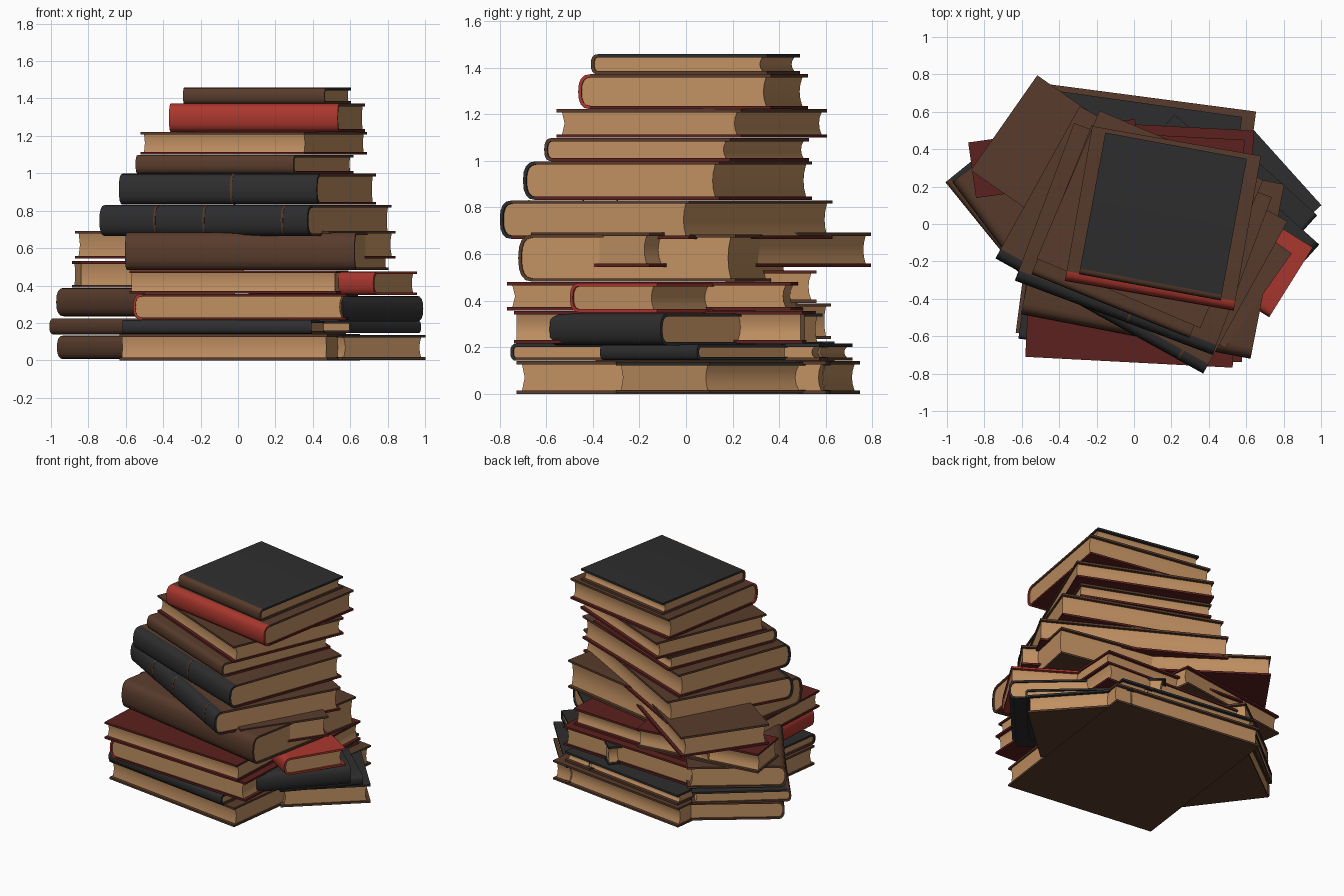
import bpy, bmesh, math
from mathutils import Matrix

if "Cube" in bpy.data.objects:
    bpy.data.objects.remove(bpy.data.objects["Cube"])


def material(name, rgb):
    m = bpy.data.materials.new(name)
    m.diffuse_color = (*rgb, 1)
    m.use_nodes = True
    m.node_tree.nodes["Principled BSDF"].inputs["Base Color"].default_value = m.diffuse_color
    return m


MATS = [material("page tan", (0.53, 0.28, 0.122)),
        material("brown leather", (0.098, 0.044, 0.025)),
        material("black leather", (0.027, 0.027, 0.028)),
        material("bright red cloth", (0.40, 0.038, 0.027)),
        material("dark red cloth", (0.105, 0.015, 0.013))]
PAGE, BROWN, BLACK, RED, MAROON = range(5)
TURN = {'front': 0, 'right': 90, 'left': -90, None: 0}


def extrude(bm, outer, inner, u, mats):
    """Extrude a strip between two open (v, z) profiles along u; mats per segment."""
    n = len(outer)
    rows = [[[bm.verts.new((x, v, z)) for v, z in prof] for prof in (outer, inner)] for x in u]
    (o0, i0), (o1, i1) = rows

    def face(vs, m):
        bm.faces.new(vs).material_index = m
    for k in range(n - 1):
        m = mats[k]
        face((o0[k], o0[k + 1], o1[k + 1], o1[k]), m)
        face((i0[k], i1[k], i1[k + 1], i0[k + 1]), m)
        face((o0[k], i0[k], i0[k + 1], o0[k + 1]), m)
        face((o1[k], o1[k + 1], i1[k + 1], i1[k]), m)
    for k in (0, n - 1):
        face((o0[k], o1[k], i1[k], i0[k]), mats[min(k, n - 2)])


def arc(v_flat, bulge, half, mid, steps=8):
    """Rounded spine from top to bottom, bulging towards -v."""
    pts = []
    for k in range(steps + 1):
        t = math.pi / 2 - math.pi * k / steps
        s = math.sin(t)
        pts.append((v_flat - bulge * math.cos(t) ** 0.8 if abs(s) < .999 else v_flat,
                    mid + half * math.copysign(abs(s) ** 0.8, s)))
    return pts


def prism(bm, prof, u, m):
    ends = [[bm.verts.new((x, v, z)) for v, z in prof] for x in u]
    n = len(prof)
    for k in range(n):
        j = (k + 1) % n
        bm.faces.new((ends[0][k], ends[0][j], ends[1][j], ends[1][k])).material_index = m
    for e in ends:
        bm.faces.new(e).material_index = m


def finish(bm, name, xf):
    bmesh.ops.transform(bm, matrix=xf, verts=bm.verts)
    bmesh.ops.recalc_face_normals(bm, faces=bm.faces)
    me = bpy.data.meshes.new(name)
    bm.to_mesh(me)
    bm.free()
    for m in MATS:
        me.materials.append(m)
    ob = bpy.data.objects.new(name, me)
    bpy.context.collection.objects.link(ob)
    bpy.ops.object.select_all(action='DESELECT')
    ob.select_set(True)
    bpy.context.view_layer.objects.active = ob
    bpy.ops.object.shade_smooth_by_angle(angle=math.radians(35))


def book(name, cx, cy, z0, z1, a, b, turn, side, top, spine, bottom, bands=()):
    """A book turned clockwise by `turn` degrees, with half sizes a and b."""
    if side in ('right', 'left'):
        a, b = b, a
    xf = (Matrix.Translation((cx, cy, 0)) @
          Matrix.Rotation(math.radians(TURN[side] - turn), 4, 'Z'))
    h, mid, t, lip = (z1 - z0) / 2, (z0 + z1) / 2, 0.014, 0.022
    r = min(0.06, h * 0.7)

    # cover: one folded board with a rounded spine, or two loose boards
    bm = bmesh.new()
    if side:
        o = [(b, z1)] + arc(-b + r, r, h, mid) + [(b, z0)]
        i = [(b, z1 - t)] + arc(-b + r, r - t, h - t, mid) + [(b, z0 + t)]
        extrude(bm, o, i, (-a, a), [top] + [spine] * 8 + [bottom])
    else:
        for z, m in ((z1 - t, top), (z0, bottom)):
            prism(bm, [(-b, z), (b, z), (b, z + t), (-b, z + t)], (-a, a), m)
    finish(bm, name + "_cover", xf)

    # page block: rounded into the spine, slightly hollow at the fore edge
    bm = bmesh.new()
    hp = h - t + 0.001
    back = arc(-b + r, r - t + .001, hp, mid) if side else \
        [(-b + lip, mid + hp), (-b + lip + .012, mid), (-b + lip, mid - hp)]
    fore = [(b - lip, mid - hp), (b - lip - .009, mid - hp * .5),
            (b - lip - .012, mid), (b - lip - .009, mid + hp * .5), (b - lip, mid + hp)]
    inset = 0.010
    prism(bm, back + fore, (-a + inset, a - inset), PAGE)
    finish(bm, name + "_pages", xf)

    # thin worn bands across the spine
    if bands:
        bm = bmesh.new()
        o = arc(-b + r, r + .002, h + .001, mid)
        i = arc(-b + r, r - .004, h - .004, mid)
        for u in bands:
            extrude(bm, o, i, (u - .006, u + .006), [BROWN] * 8)
        finish(bm, name + "_spine_bands", xf)


# four lower layers: front, right and left books pushed into each other
book("layer1_front", .01, .01, .000, .140, .56, .67, 7.5, None, BROWN, BROWN, BROWN)
book("layer1_right", .545, .16, .003, .136, .35, .30, 48, None, BLACK, BLACK, BROWN)
book("layer1_left", -.49, .19, .006, .133, .33, .35, 53, 'front', BROWN, BROWN, BROWN)

book("layer2_front", -.02, -.02, .142, .215, .51, .67, 8, 'front', BLACK, BLACK, BROWN)
book("layer2_right", .48, .12, .145, .212, .42, .28, 42, 'right', BLACK, BLACK, BLACK)
book("layer2_left", -.50, .12, .138, .225, .40, .33, 51, 'front', BLACK, BROWN, BROWN)

book("layer3_front", .04, -.09, .216, .355, .57, .62, 3, 'left', MAROON, RED, MAROON)
book("layer3_right", .39, .00, .208, .345, .52, .32, 42, 'right', BLACK, BLACK, BLACK)
book("layer3_left", -.48, .12, .235, .388, .38, .33, 53, 'front', BROWN, BROWN, BROWN)

book("layer4_front", .005, -.13, .358, .480, .555, .61, 3, None, MAROON, MAROON, MAROON)
book("layer4_right", .50, -.10, .350, .475, .40, .22, 32, 'front', RED, RED, RED)
book("layer4_left", -.42, .35, .390, .530, .45, .15, -8, None, MAROON, MAROON, BROWN)

# wide slanted book with the thick brown one across it
book("slanted_book", -.015, .065, .545, .692, .83, .31, 35, None, BROWN, BROWN, MAROON)
book("thick_brown_book", .10, -.135, .482, .684, .625, .475, 11, 'front',
     BROWN, BROWN, BROWN)

# upper stack
book("large_black_book", .04, -.085, .665, .830, .635, .465, 29, 'front',
     BROWN, BLACK, MAROON, (-.3, 0, .48))
book("black_book", .05, -.08, .832, .998, .565, .45, 20.6, 'front',
     BROWN, BLACK, MAROON, (.075,))
book("thin_brown_book", .035, -.04, .998, 1.098, .455, .43, 22, 'front',
     BROWN, BROWN, MAROON)
book("loose_page_book", .085, .025, 1.10, 1.222, .475, .43, 23, None,
     BROWN, MAROON, MAROON)
book("red_book", .155, .03, 1.222, 1.372, .458, .42, 10, 'front',
     BROWN, RED, MAROON)
book("top_book", .155, .04, 1.372, 1.458, .385, .385, 10.5, 'front',
     BLACK, BROWN, BROWN)
